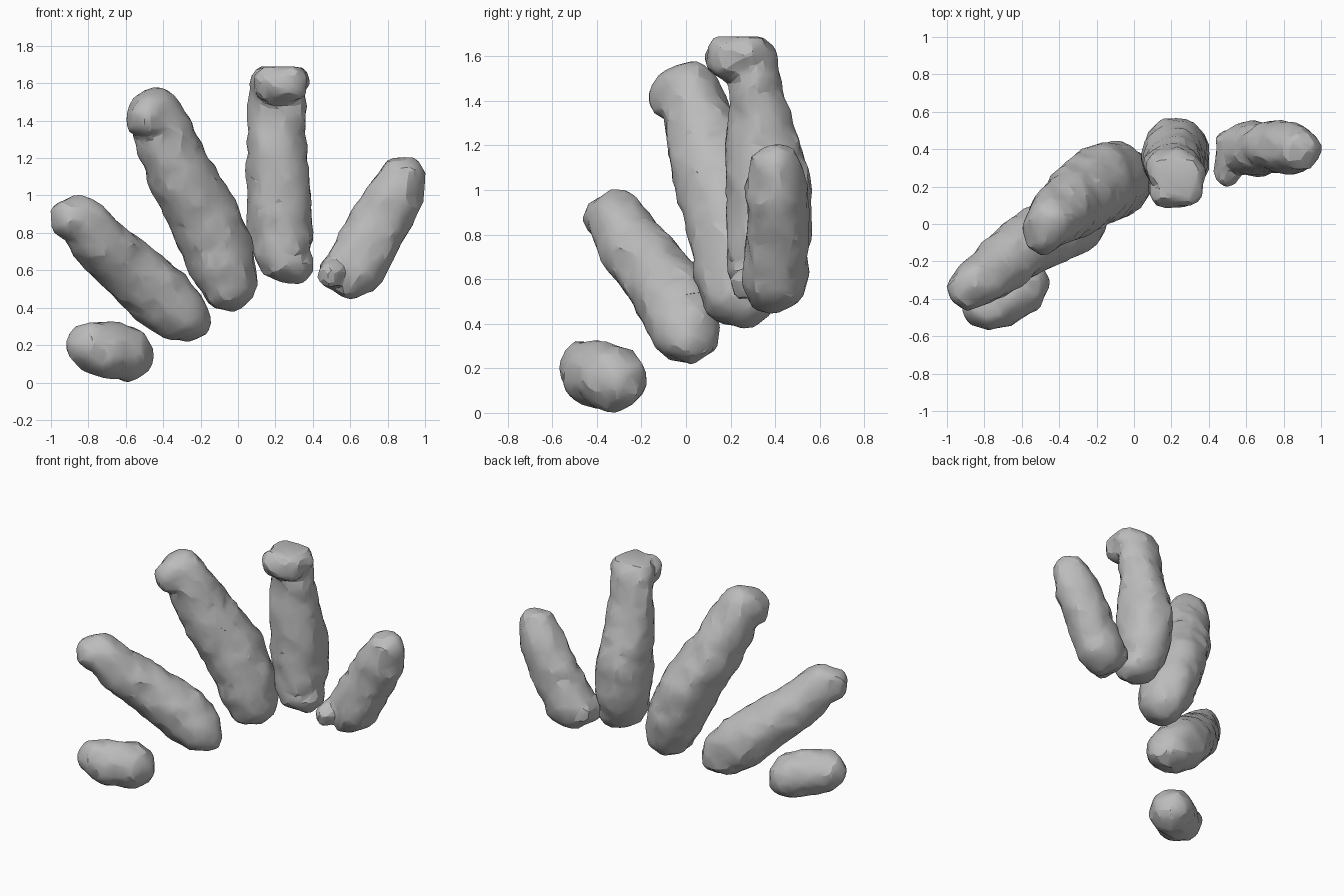
import bpy
import bmesh
from mathutils import Matrix, Vector, noise

cube = bpy.data.objects.get("Cube")
if cube:
    bpy.data.objects.remove(cube, do_unlink=True)

GREY = (0.5, 0.5, 0.5, 1)
grey = bpy.data.materials.new("plain grey")
grey.use_nodes = True
grey.diffuse_color = GREY
grey.node_tree.nodes["Principled BSDF"].inputs["Base Color"].default_value = GREY


def roughen(p):
    """Lumpy hand-carved surface."""
    return p + noise.noise_vector(p * 6) * 0.01 + noise.noise_vector(p * 15) * 0.02


def finger(name, path, top=None):
    """Fuse overlapping balls along a path of (x, y, z, radius, depth factor)."""
    bm = bmesh.new()
    steps = 6
    for a, b in zip(path, path[1:]):
        for i in range(steps + 1):
            x, y, z, r, depth = Vector(a).lerp(Vector(b), i / steps)
            place = Matrix.Translation((x, y, z)) @ Matrix.Diagonal((1, depth, 1, 1))
            bmesh.ops.create_icosphere(bm, subdivisions=3, radius=r, matrix=place)
    for v in bm.verts:
        v.co = roughen(v.co)
        if top:
            v.co.z = min(v.co.z, top)
    mesh = bpy.data.meshes.new(name)
    bm.to_mesh(mesh)
    bm.free()
    mesh.materials.append(grey)
    obj = bpy.data.objects.new(name, mesh)
    bpy.context.collection.objects.link(obj)

    # Fuse the balls, then reduce to irregular facets
    remesh = obj.modifiers.new("fuse", "REMESH")
    remesh.mode = "VOXEL"
    remesh.voxel_size = 0.02
    facets = obj.modifiers.new("facets", "DECIMATE")
    facets.ratio = 0.12
    bpy.ops.object.select_all(action="DESELECT")
    obj.select_set(True)
    bpy.context.view_layer.objects.active = obj
    for mod in ("fuse", "facets"):
        bpy.ops.object.modifier_apply(modifier=mod)
    bpy.ops.object.shade_smooth_by_angle(angle=0.35)


# Short stub lying at the bottom
finger("thumb_stub", [
    (-0.79, -0.44, 0.2, 0.125, 1), (-0.71, -0.41, 0.175, 0.15, 1),
    (-0.61, -0.34, 0.16, 0.15, 1), (-0.58, -0.31, 0.14, 0.13, 1)])

# Leaning finger beside the stub, with a bulb bent forward at the tip
finger("index_finger", [
    (-0.89, -0.35, 0.87, 0.11, 1), (-0.84, -0.31, 0.87, 0.13, 1),
    (-0.75, -0.25, 0.76, 0.15, 1), (-0.6, -0.13, 0.62, 0.165, 1),
    (-0.42, -0.03, 0.46, 0.18, 1), (-0.31, 0.0, 0.37, 0.155, 1),
    (-0.27, 0.01, 0.34, 0.125, 1)])

# Long leaning finger, tip bent forward
finger("middle_finger", [
    (-0.48, -0.05, 1.42, 0.115, 1), (-0.44, 0.02, 1.445, 0.135, 1),
    (-0.39, 0.06, 1.3, 0.16, 1), (-0.3, 0.13, 1.1, 0.18, 1.12),
    (-0.18, 0.21, 0.88, 0.19, 1.15), (-0.09, 0.235, 0.66, 0.185, 1.1),
    (-0.05, 0.24, 0.53, 0.15, 1.15)])

# Upright finger with a forward hooked, flat-topped head and blunt foot
finger("ring_finger", [
    (0.18, 0.185, 1.6, 0.1, 1), (0.27, 0.185, 1.6, 0.1, 1),
    (0.28, 0.27, 1.62, 0.1, 1), (0.17, 0.27, 1.62, 0.1, 1),
    (0.21, 0.3, 1.55, 0.15, 0.75), (0.21, 0.32, 1.38, 0.155, 0.8),
    (0.21, 0.34, 1.2, 0.165, 1), (0.22, 0.37, 1.0, 0.18, 1.1),
    (0.23, 0.37, 0.8, 0.175, 1.1), (0.24, 0.34, 0.67, 0.135, 1.2),
    (0.3, 0.34, 0.63, 0.105, 1.3)], top=1.69)

# Short outer finger with a small spur at its foot
finger("little_finger", [
    (0.88, 0.4, 1.09, 0.12, 0.95), (0.83, 0.41, 0.98, 0.155, 0.9),
    (0.73, 0.41, 0.8, 0.165, 0.88), (0.63, 0.4, 0.625, 0.165, 0.88),
    (0.6, 0.39, 0.57, 0.125, 1), (0.53, 0.41, 0.59, 0.1, 1),
    (0.5, 0.27, 0.58, 0.07, 1)])
